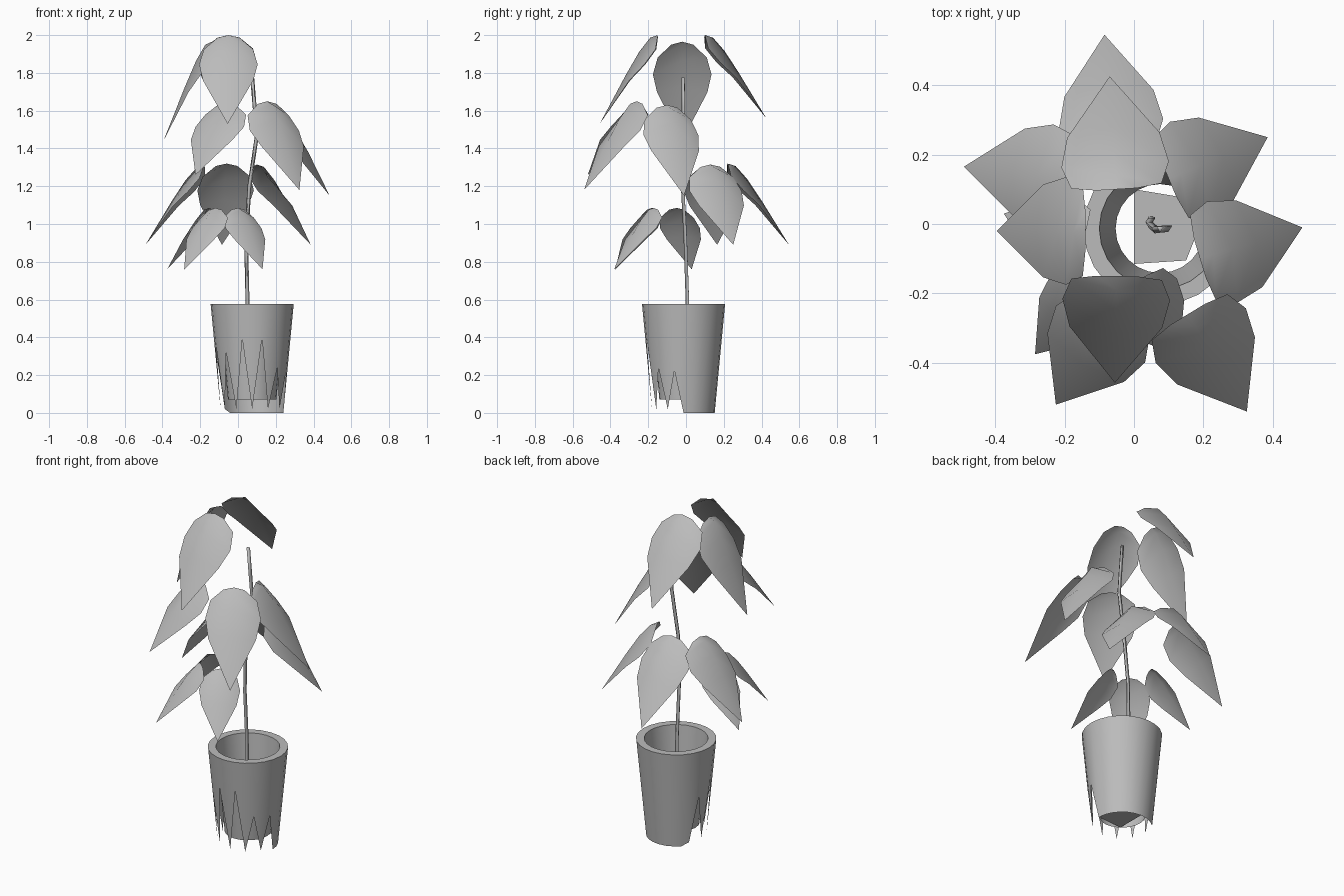
import bpy
import math
import random
from mathutils import Vector

cube = bpy.data.objects.get("Cube")
if cube:
    bpy.data.objects.remove(cube, do_unlink=True)
random.seed(3)

# One plain grey for the whole plant
grey = bpy.data.materials.new("plain_grey")
grey.use_nodes = True
color = (0.5, 0.5, 0.5, 1.0)
grey.diffuse_color = color
grey.node_tree.nodes["Principled BSDF"].inputs["Base Color"].default_value = color


def make_object(name, verts, faces, angle):
    mesh = bpy.data.meshes.new(name)
    mesh.from_pydata(verts, [], faces)
    mesh.materials.append(grey)
    obj = bpy.data.objects.new(name, mesh)
    bpy.context.collection.objects.link(obj)
    bpy.ops.object.select_all(action="DESELECT")
    obj.select_set(True)
    bpy.context.view_layer.objects.active = obj
    bpy.ops.object.shade_smooth_by_angle(angle=math.radians(angle))
    return obj


def bridge_rings(rings):
    """Join consecutive closed rings of equal size with quads."""
    n = len(rings[0])
    verts = [v for ring in rings for v in ring]
    faces = []
    for i in range(len(rings) - 1):
        for k in range(n):
            m = (k + 1) % n
            faces.append((i * n + k, i * n + m, (i + 1) * n + m, (i + 1) * n + k))
    return verts, faces


# Pot: tapered double wall, torn into long teeth on one side
CENTER = Vector((0.075, -0.013, 0))
SIDES = 24
RIM = 0.577


def around(k, radius, z):
    a = math.tau * k / SIDES
    return CENTER + Vector((radius * math.cos(a), radius * math.sin(a), z))


def outer_radius(z):
    return 0.165 + 0.055 * z / RIM


hem = []
for k in range(SIDES):
    if k <= 9:
        z = 0.0
    elif k % 2:
        z = random.uniform(0.22, 0.5)
    else:
        z = 0.02
    hem.append(around(k, outer_radius(z), z))
pot_rings = [hem] + [[around(k, r, z) for k in range(SIDES)]
                     for r, z in ((0.22, RIM), (0.175, RIM), (0.128, 0.07))]
make_object("pot", *bridge_rings(pot_rings), 60)

# Broken floor inside the pot
floor_outline = [(0.0, -0.115), (0.15, -0.105), (0.2, 0.02), (0.12, 0.08), (0.0, 0.1)]
make_object("pot_floor", [(x, y, 0.07) for x, y in floor_outline],
            [tuple(range(len(floor_outline)))], 30)

# Thin bent stem
stem_path = [(0.05, 0.015, 0.07), (0.05, 0.01, 0.6), (0.043, 0.0, 0.9),
             (0.06, -0.015, 1.2), (0.1, -0.01, 1.47), (0.088, -0.012, 1.62),
             (0.075, -0.013, 1.775)]
stem_rings = [[Vector(p) + 0.012 * Vector((math.cos(a), math.sin(a), 0))
               for a in (0.5, 2.6, 4.7)] for p in stem_path]
verts, faces = bridge_rings(stem_rings)
last = len(verts)
faces.append((last - 3, last - 2, last - 1))
make_object("stem", verts, faces, 180)

# Leaf rows: midrib reach, midrib drop, edge reach, edge drop, half width
LEAF_ROWS = [(0.0, 0.0, 0.0, 0.03, 0.38),
             (0.13, 0.03, 0.03, 0.16, 0.84),
             (0.32, 0.19, 0.22, 0.33, 1.0),
             (0.55, 0.45, 0.48, 0.51, 0.86)]


def make_leaf(name, base, tip, top, bottom, half_width):
    start = Vector((base[0], base[1], top))
    reach = Vector((tip[0] - base[0], tip[1] - base[1], 0))
    drop = Vector((0, 0, bottom - top))
    side = Vector((0, 0, 1)).cross(reach.normalized()) * half_width
    verts = []
    for mid_s, mid_z, edge_s, edge_z, w in LEAF_ROWS:
        edge = start + reach * edge_s + drop * edge_z
        verts += [edge - side * w, start + reach * mid_s + drop * mid_z, edge + side * w]
    verts.append(start + reach + drop)
    faces = []
    for i in range(len(LEAF_ROWS) - 1):
        for j in range(2):
            a = i * 3 + j
            faces.append((a, a + 3, a + 4, a + 1))
    end = len(verts) - 1
    faces += [(end - 3, end, end - 2), (end - 2, end, end - 1)]
    make_object(name, verts, faces, 180)


# Four tiers of drooping leaves: half width, then base, tip, top and tip heights
TIERS = {
    "top_leaf": (0.155, [((-0.05, -0.15), (-0.055, -0.457), 2.0, 1.53),
                         ((-0.05, 0.1), (-0.07, 0.425), 2.0, 1.56),
                         ((-0.14, -0.02), (-0.395, -0.02), 1.965, 1.44)]),
    "upper_leaf": (0.152, [((0.19, -0.1), (0.485, -0.01), 1.63, 1.15),
                           ((0.155, -0.26), (0.325, -0.54), 1.65, 1.18),
                           ((-0.06, -0.26), (-0.225, -0.52), 1.64, 1.26)]),
    "middle_leaf": (0.15, [((0.1, 0.13), (0.385, 0.25), 1.315, 0.89),
                           ((-0.06, 0.22), (-0.085, 0.545), 1.32, 0.89),
                           ((-0.18, 0.13), (-0.49, 0.165), 1.31, 0.89)]),
    "lower_leaf": (0.112, [((-0.12, -0.18), (-0.285, -0.375), 1.085, 0.76),
                           ((0.0, -0.17), (0.13, -0.38), 1.085, 0.76),
                           ((-0.15, -0.05), (-0.375, 0.03), 1.085, 0.76)]),
}
for tier, (half_width, leaves) in TIERS.items():
    for number, leaf in enumerate(leaves, 1):
        make_leaf(f"{tier}_{number}", *leaf, half_width)
